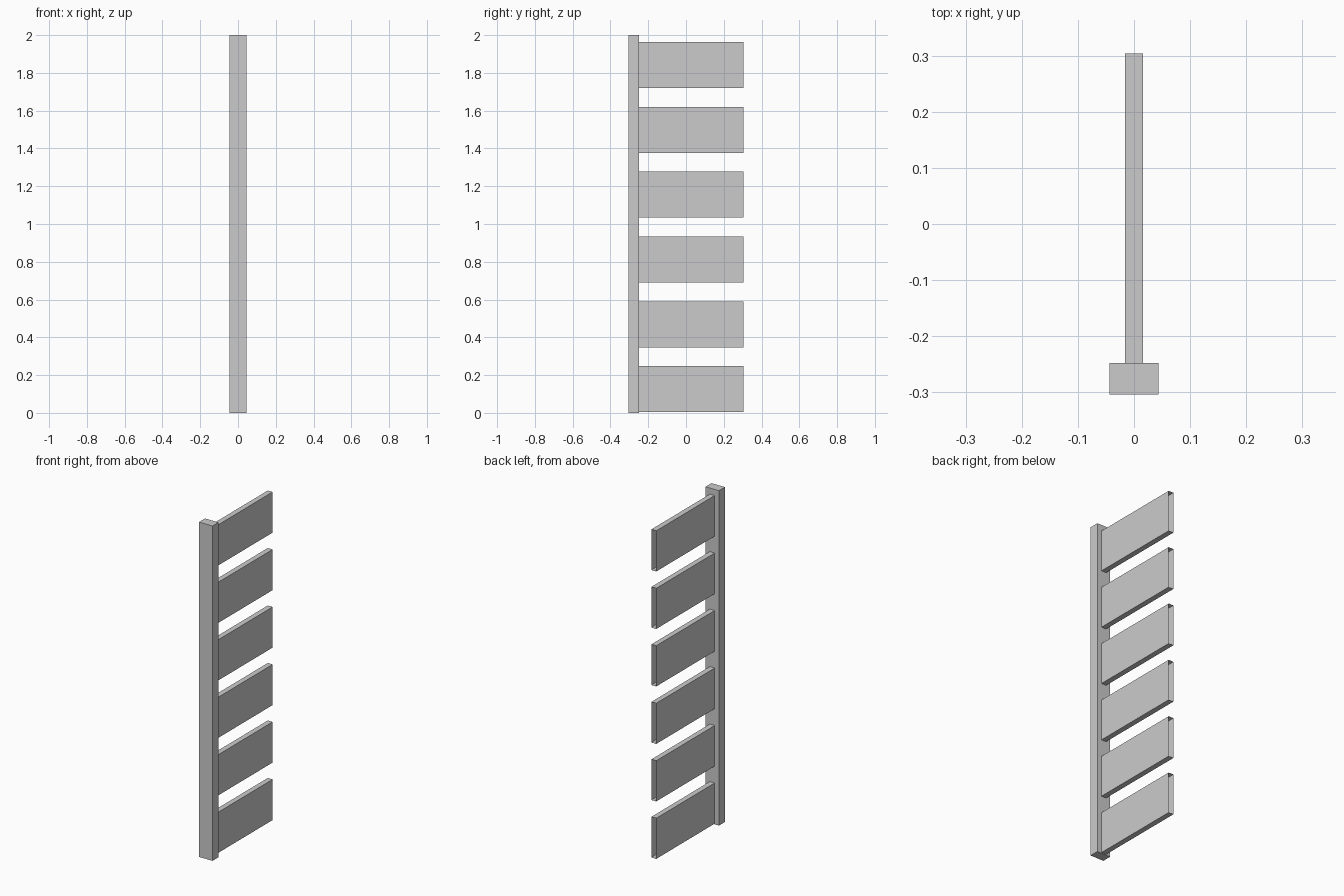
import bpy
import bmesh
from mathutils import Vector

cube = bpy.data.objects.get("Cube")
if cube:
    bpy.data.objects.remove(cube, do_unlink=True)

grey = bpy.data.materials.new("light grey")
grey.use_nodes = True
grey.diffuse_color = (0.6, 0.6, 0.6, 1)
grey.node_tree.nodes["Principled BSDF"].inputs["Base Color"].default_value = (0.6, 0.6, 0.6, 1)


def add_box(name, low, high, open_ends=False):
    """Box between two corners, optionally an open sleeve along y."""
    low, high = Vector(low), Vector(high)
    bm = bmesh.new()
    bmesh.ops.create_cube(bm, size=1)
    bmesh.ops.scale(bm, vec=high - low, verts=bm.verts)
    bmesh.ops.translate(bm, vec=(low + high) / 2, verts=bm.verts)
    if open_ends:
        bm.normal_update()
        ends = [f for f in bm.faces if abs(f.normal.y) > 0.9]
        bmesh.ops.delete(bm, geom=ends, context='FACES_ONLY')
    mesh = bpy.data.meshes.new(name)
    bm.to_mesh(mesh)
    bm.free()
    mesh.materials.append(grey)
    obj = bpy.data.objects.new(name, mesh)
    bpy.context.collection.objects.link(obj)
    return obj


FRONT, JOINT, BACK = -0.304, -0.248, 0.304
BOARDS, SPACING, HEIGHT, FIRST = 6, 0.3433, 0.243, 0.004

# Upright post at the front
add_box("post", (-0.044, FRONT, 0), (0.044, JOINT, 2))

# Hollow boards, open at the ends, stacked evenly behind the post
for i in range(BOARDS):
    z = FIRST + i * SPACING
    add_box(f"board_{i + 1}", (-0.016, JOINT, z), (0.016, BACK, z + HEIGHT), open_ends=True)
